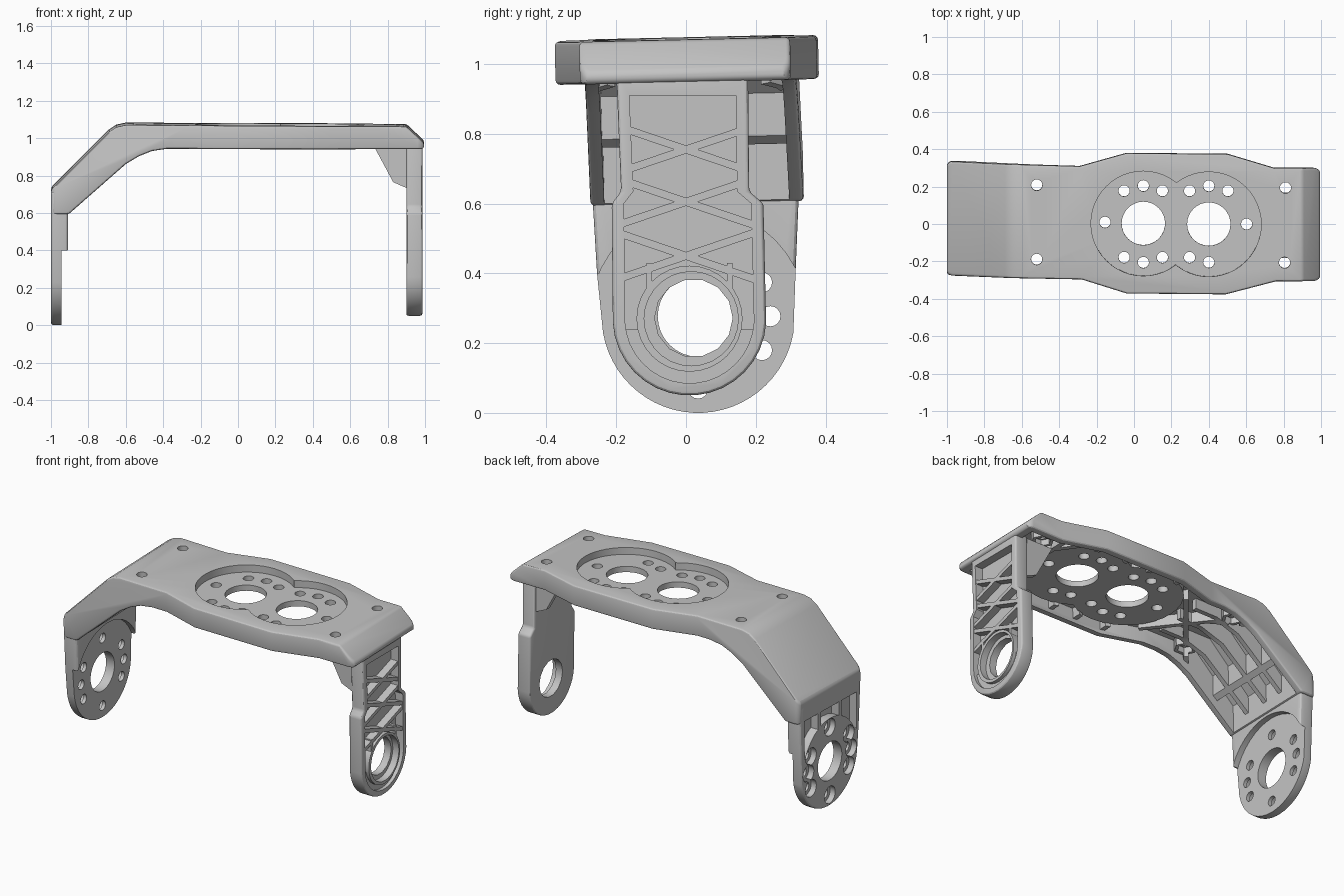
import bpy, bmesh, math
from math import cos, sin, radians
from mathutils import Matrix

cube = bpy.data.objects.get("Cube")
if cube:
    bpy.data.objects.remove(cube, do_unlink=True)

grey = bpy.data.materials.new("light grey plastic")
grey.use_nodes = True
grey.diffuse_color = (0.55, 0.55, 0.55, 1)
grey.node_tree.nodes["Principled BSDF"].inputs["Base Color"].default_value = (0.55, 0.55, 0.55, 1)
PLACE = {"X": lambda u, v, t: (t, u, v),
         "Y": lambda u, v, t: (u, t, v),
         "Z": lambda u, v, t: (u, v, t)}


def prism(name, pts, axis, a, b):
    """Extrude a 2D outline along an axis from a to b."""
    bm = bmesh.new()
    ends = [[bm.verts.new(PLACE[axis](u, v, t)) for u, v in pts] for t in (a, b)]
    bm.faces.new(ends[0])
    bm.faces.new(ends[1][::-1])
    n = len(pts)
    for i in range(n):
        j = (i + 1) % n
        bm.faces.new((ends[0][i], ends[1][i], ends[1][j], ends[0][j]))
    bmesh.ops.recalc_face_normals(bm, faces=bm.faces)
    me = bpy.data.meshes.new(name)
    bm.to_mesh(me)
    bm.free()
    me.materials.append(grey)
    ob = bpy.data.objects.new(name, me)
    bpy.context.collection.objects.link(ob)
    return ob


def arc(c, r, start=0, stop=360, n=32):
    full = abs(stop - start) == 360
    steps = n if full else n - 1
    return [(c[0] + r * cos(radians(start + (stop - start) * i / steps)),
             c[1] + r * sin(radians(start + (stop - start) * i / steps))) for i in range(n)]


def rect(u0, u1, v0, v1):
    return [(u0, v0), (u1, v0), (u1, v1), (u0, v1)]


def bar(p, q, w):
    """Outline of a straight strip of width w from p to q."""
    dx, dy = q[0] - p[0], q[1] - p[1]
    k = w / 2 / math.hypot(dx, dy)
    ox, oy = -dy * k, dx * k
    return [(p[0] + ox, p[1] + oy), (p[0] - ox, p[1] - oy),
            (q[0] - ox, q[1] - oy), (q[0] + ox, q[1] + oy)]


def bake(ob):
    bpy.context.view_layer.update()
    ev = ob.evaluated_get(bpy.context.evaluated_depsgraph_get())
    me = bpy.data.meshes.new_from_object(ev)
    ob.modifiers.clear()
    ob.data = me


def combine(ob, other, op="DIFFERENCE", keep=False):
    m = ob.modifiers.new("cut", "BOOLEAN")
    m.operation, m.object, m.solver = op, other, "EXACT"
    bake(ob)
    if not keep:
        bpy.data.objects.remove(other, do_unlink=True)
    return ob


def cut(ob, pts, axis, a, b):
    return combine(ob, prism("cutter", pts, axis, a, b))


def soften(ob, width):
    m = ob.modifiers.new("bevel", "BEVEL")
    m.width, m.segments = width, 3
    m.limit_method, m.angle_limit = "ANGLE", radians(35)
    m.use_clamp_overlap = False
    bake(ob)


# top plate and sloped arm: side profile crossed with the plan outline
side = [(-1, .73), (-.69, 1.04), (-.65, 1.066), (-.6, 1.077), (.9, 1.07), (.996, .98), (.992, .948),
        (-.38, .95), (-.46, .938), (-.53, .91), (-.6, .868), (-.905, .6), (-1, .6)]
plan = ([(-.28, -.295), (-.04, -.37), (.49, -.375), (.76, -.305)]
        + arc((.96, -.265), .04, 270, 360, 5) + arc((.96, .26), .04, 0, 90, 5)
        + [(.75, .3), (.5, .375), (-.04, .38), (-.29, .31)]
        + arc((-.97, .297), .032, 90, 180, 5) + arc((-.97, -.25), .032, 180, 270, 5))
wall = .04
inset = [(max(-.96, min(.94, x)), y - math.copysign(wall, y)) for x, y in plan]
body = prism("top_plate", side, "Y", -1, 1)
combine(body, prism("plan", plan, "Z", 0, 2), "INTERSECT")
soften(body, .013)

# hollow underside, minus the ribs and bosses that stay solid
hollow = prism("hollow", [(-.9, .5), (-.9, .773), (-.635, 1.038), (.89, 1.035), (.95, .97),
                          (.95, .9), (-.3, .9), (-.6, .5)], "Y", -1, 1)
combine(hollow, prism("inset", inset, "Z", 0, 2), "INTERSECT")
rib_side = [(-.95, .63), (-.6, .925), (-.45, .975), (.99, .975), (.99, 1.2), (-.95, 1.2)]
rib_paths = [((-.95, y), (-.3, y)) for y in (-.13, .02, .15)]
rib_paths += [((-.775, -.4), (-.775, .4)),
              ((-.6, -.28), (-.2, .2)), ((-.6, .28), (-.2, -.2)),
              ((.7, -.4), (.7, .4)), ((.6, -.28), (.95, .18)), ((.6, .28), (.95, -.18))]
rib_paths += [((x, -.4), (x, .4)) for x in (-.05, .14, .31, .5)]
for p, q in rib_paths:
    rib = prism("rib", bar(p, q, .028), "Z", .4, 1.3)
    combine(rib, prism("rib_side", rib_side, "Y", -1, 1), "INTERSECT")
    combine(hollow, rib)
corners = [(-.52, .21), (-.52, -.187), (.81, .195), (.805, -.205)]
for c in corners:
    cut(hollow, arc(c, .065, n=6), "Z", .965, 1.2)
# the round wells keep a floor, clear of ribs beneath
wells = [(.05, .004), (.4, 0)]
for c in wells:
    combine(hollow, prism("under_well", arc(c, .3), "Z", .8, .995), "UNION")
    cut(hollow, arc(c, .305), "Z", .995, 1.2)
combine(body, hollow)

# figure-eight recess, large openings and screw holes
for c in wells:
    cut(body, arc(c, .28, n=48), "Z", 1.03, 1.3)
for c in wells:
    cut(body, arc(c, .116), "Z", .5, 1.3)
small = [(x, s * y) for s in (1, -1) for x, y in
         ((-.053, .178), (.05, .205), (.152, .178), (.297, .178), (.4, .204))]
small += [(.502, .178), (-.155, .01), (.602, 0)]
for c in small + corners:
    cut(body, arc(c, .03, n=16), "Z", .5, 1.3)
for c in corners:
    cut(body, arc(c, .045, n=6), "Z", .8, 1.0)
pivot = Matrix.Translation((0, 0, 1))
body.data.transform(pivot @ Matrix.Rotation(radians(1.3), 4, "X") @ pivot.inverted())

# round mounting leg on the right side
hub = (.035, .277)
leg = prism("right_leg", [(-.274, .715), (-.255, .4)] + arc(hub, .277, 190, 350, 28)
            + [(.314, .4), (.327, .715)], "X", -1, -.908)
soften(leg, .016)
combine(leg, prism("hub_clearance", arc(hub, .31, n=40), "X", -.943, -.8))
cut(leg, rect(-1, 1, -.1, .4), "X", -.943, -.8)
pocket = prism("pocket", rect(-.225, .28, .38, .705), "X", -1.1, -.95)
cut(pocket, arc(hub, .262), "X", -1.2, -.9)
for y in (-.065, .135):
    cut(pocket, rect(y - .013, y + .013, .3, .8), "X", -1.2, -.9)
combine(body, pocket, keep=True)
combine(leg, pocket)
cut(leg, arc(hub, .116), "X", -1.2, -.8)
for a in (90, 270, 0, 28, -28, 180, 152, 208):
    c = (hub[0] + .207 * cos(radians(a)), hub[1] + .207 * sin(radians(a)))
    cut(leg, arc(c, .029, n=16), "X", -1.2, -.8)
    cut(leg, arc(c, .052, n=20), "X", -1.2, -.965)

# lattice leg on the left side
eye = (.01, .27)
front, floor, back = .986, .935, .9


def leg_outline(d):
    """Leg outline shrunk inwards by d."""
    return ([(-.2 + d, .975), (-.186 + d, .635), (-.213 + d, .6)]
            + arc(eye, .22 - d, 183, 357, 18)
            + [(.222 - d, .6), (.181 - d, .635), (.178 - d, .975)])


strut = prism("left_leg", leg_outline(0), "X", back, front)
soften(strut, .012)
pocket = prism("pocket", leg_outline(.035), "X", floor, 1.2)
cut(pocket, rect(-1, 1, .91, 1.2), "X", .5, 1.5)
for z in (.755, .605, .45):
    for s in (1, -1):
        cut(pocket, bar((-.25, z - s * .085), (.25, z + s * .085), .022), "X", .5, .982)
for y in (-.105, .125):
    cut(pocket, rect(y - .008, y + .008, .3, .43), "X", .5, .982)
cut(pocket, arc(eye, .152), "X", .5, 1.5)
cut(pocket, rect(-1, 1, 0, .24), "X", .5, .965)
combine(strut, pocket)
cut(strut, arc((.015, .27), .135, n=28), "X", .945, 1.2)
cut(strut, arc((.022, .272), .112, n=14), "X", .5, 1.2)

# triangular gussets between the lattice leg and the plate
gussets = [prism(n, [(.72, .97), (.83, .765), (.91, .73), (.91, .97)], "Y", y - .018, y + .018)
           for n, y in (("front_gusset", -.165), ("back_gusset", .15))]

for ob in [body, leg, strut] + gussets:
    bpy.ops.object.select_all(action="DESELECT")
    ob.select_set(True)
    bpy.context.view_layer.objects.active = ob
    bpy.ops.object.shade_smooth_by_angle(angle=radians(28))
